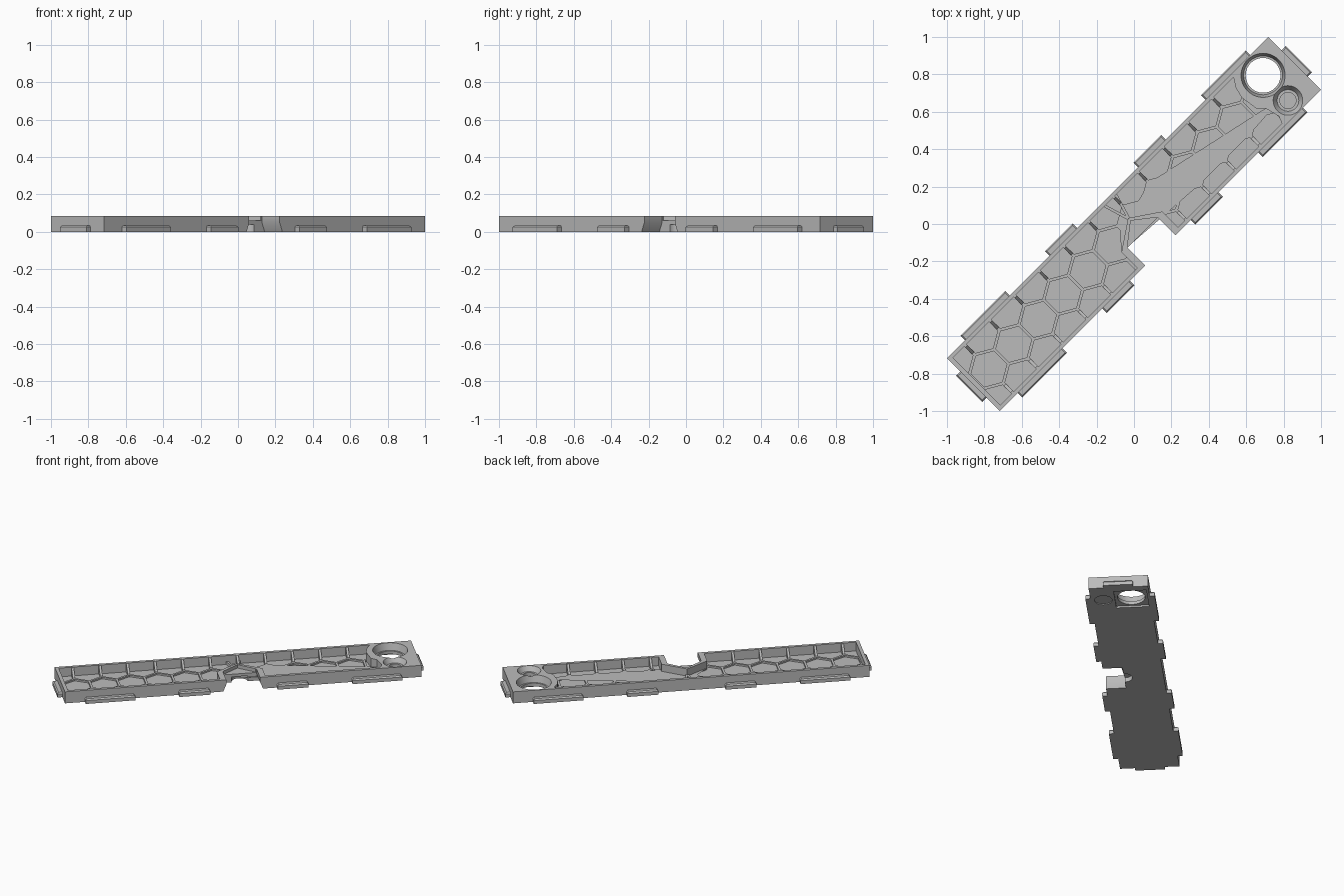
import bpy, bmesh, math
from mathutils import Matrix

if "Cube" in bpy.data.objects:
    bpy.data.objects.remove(bpy.data.objects["Cube"])

TOP = 0.085          # height of the bar
FLOOR, RIB = 0.02, 0.032
L, W = 1.214, 0.2    # half length and half width
PITCH = 0.187        # honeycomb pitch along the bar
ROW = PITCH * math.sqrt(3) / 2

grey = bpy.data.materials.new("light_grey")
grey.diffuse_color = (0.5, 0.5, 0.5, 1)
grey.use_nodes = True
grey.node_tree.nodes["Principled BSDF"].inputs["Base Color"].default_value = grey.diffuse_color


def obj(name, bm):
    bmesh.ops.recalc_face_normals(bm, faces=bm.faces)
    me = bpy.data.meshes.new(name)
    bm.to_mesh(me)
    bm.free()
    me.materials.append(grey)
    o = bpy.data.objects.new(name, me)
    bpy.context.collection.objects.link(o)
    return o


def add_prism(bm, pts, z0, z1, top=None):
    """Prism between two outlines of equal count."""
    lo = [bm.verts.new((x, y, z0)) for x, y in pts]
    hi = [bm.verts.new((x, y, z1)) for x, y in (top or pts)]
    n = len(pts)
    bm.faces.new(lo[::-1])
    bm.faces.new(hi)
    for i in range(n):
        j = (i + 1) % n
        bm.faces.new((lo[i], lo[j], hi[j], hi[i]))


def prism(name, pts, z0, z1, top=None):
    bm = bmesh.new()
    add_prism(bm, pts, z0, z1, top)
    return obj(name, bm)


def rect(x0, x1, y0, y1):
    return [(x0, y0), (x1, y0), (x1, y1), (x0, y1)]


def circle(x, y, r, n=48, a0=0.0):
    return [(x + r * math.cos(a0 + 2 * math.pi * i / n),
             y + r * math.sin(a0 + 2 * math.pi * i / n)) for i in range(n)]


def boolean(target, cutter, op='DIFFERENCE'):
    m = target.modifiers.new("cut", 'BOOLEAN')
    m.operation, m.object, m.solver = op, cutter, 'EXACT'
    bpy.context.view_layer.objects.active = target
    bpy.ops.object.modifier_apply(modifier=m.name)
    bpy.data.objects.remove(cutter, do_unlink=True)


body = prism("bar_body", rect(-L, L, -W, W), 0, TOP)

# Tray outline: end wall, hole corner and walls around the side notch
I = 0.178
TRAY = [(-1.19, -I), (-0.155, -I), (-0.155, -0.06), (0, 0.045), (0.155, -0.06), (0.155, -I),
        (0.94, -I), (0.955, -0.14), (0.935, -0.06), (0.90, -0.03), (0.885, 0.07),
        (0.90, 0.13), (0.93, I), (-1.19, I)]

# Honeycomb pockets, trimmed to the tray
bm = bmesh.new()
for row in (-1, 0, 1):
    for k in range(-1, 13):
        u = -1.19 + PITCH * (k + (0.5 if row == 0 else 0))
        r = (PITCH - 0.016) / math.sqrt(3)
        add_prism(bm, circle(u, row * ROW, r, 6, math.pi / 6), FLOOR, 0.06)
pockets = obj("pockets", bm)
boolean(pockets, prism("tray_limit", TRAY, 0.01, 0.1), 'INTERSECT')
boolean(body, pockets)
boolean(body, prism("tray_cut", TRAY, RIB, 0.1))

# Side notch, wider at the bottom, with a rounded undercut
notch_low = prism("notch_low", rect(-0.14, 0.14, -0.3, -0.066), -0.01, 0.05,
                  rect(-0.115, 0.115, -0.3, -0.066))
notch_high = prism("notch_high", rect(-0.115, 0.115, -0.3, -0.066), 0.045, 0.1)
boolean(body, notch_low)
boolean(body, notch_high)
boolean(body, prism("undercut", circle(0, -0.066, 0.055), -0.01, 0.04))
# Lowered ledge behind the notch
boolean(body, prism("ledge_cut", [(-0.11, -0.1), (0.11, -0.1), (0.11, -0.06),
                                  (0, 0.025), (-0.11, -0.06)], 0.06, 0.1))

# Large stepped through hole and the square recess under it
BU, BV = 1.05, 0.074
boolean(body, prism("large_hole", circle(BU, BV, 0.093), -0.01, 0.1))
boolean(body, prism("large_step", circle(BU, BV, 0.104), 0.035, 0.1, circle(BU, BV, 0.122)))
boolean(body, prism("square_recess", rect(BU - 0.11, BU + 0.11, BV - 0.11, BV + 0.11), -0.01, 0.012))

# Small stepped socket, closed at the bottom
SU, SV = 1.049, -0.115
boolean(body, prism("small_step", circle(SU, SV, 0.058), 0.05, 0.1, circle(SU, SV, 0.088)))
boolean(body, prism("small_socket", circle(SU, SV, 0.043), 0.025, 0.1))
boolean(body, prism("small_recess", circle(SU, SV, 0.06), -0.01, 0.006))

# Gussets where the honeycomb ribs climb the long walls
bm = bmesh.new()
for s in (-1, 1):
    for k in range(12):
        u = -1.19 + PITCH * (k + 0.5)
        if u > 0.92 or (s < 0 and abs(u) < 0.17):
            continue
        prof = [(0.12, FLOOR), (0.185, FLOOR), (0.185, TOP - 0.002), (0.172, TOP - 0.002), (0.12, RIB)]
        a = [bm.verts.new((u - 0.008, s * v, z)) for v, z in prof]
        b = [bm.verts.new((u + 0.008, s * v, z)) for v, z in prof]
        bm.faces.new(a)
        bm.faces.new(b[::-1])
        for i in range(5):
            j = (i + 1) % 5
            bm.faces.new((a[i], b[i], b[j], a[j]))
gussets = obj("wall_gussets", bm)

# Braces from the ledge wall to the long wall
bm = bmesh.new()
for s in (-1, 1):
    add_prism(bm, [(s * 0.006, 0.03), (s * 0.05, 0.18), (s * 0.035, 0.18), (-s * 0.01, 0.03)],
              FLOOR, RIB + 0.01)
braces = obj("notch_braces", bm)

# Low edge tabs with a small sloped top edge
bm = bmesh.new()
E = 0.234
for s in (-1, 1):
    for m in (-1, 1):
        for a, b in ((0.23, 0.44), (0.74, 1.078)):
            p = sorted((m * a, m * b))
            q = sorted((s * (W - 0.01), s * E))
            add_prism(bm, rect(*p, *q), 0, 0.025)
            q2 = sorted((s * (W - 0.01), s * (E - 0.008)))
            add_prism(bm, rect(*p, *q), 0.025, 0.034, rect(p[0] + 0.008, p[1] - 0.008, *q2))
    q = sorted((s * (L - 0.01), s * 1.247))
    q2 = sorted((s * (L - 0.01), s * 1.239))
    add_prism(bm, rect(*q, -0.1, 0.1), 0, 0.025)
    add_prism(bm, rect(*q, -0.1, 0.1), 0.025, 0.034, rect(*q2, -0.092, 0.092))
tabs = obj("edge_tabs", bm)

# Turn the bar onto the diagonal and shade
for o in (body, gussets, braces, tabs):
    o.data.transform(Matrix.Rotation(math.pi / 4, 4, 'Z'))
    bpy.ops.object.select_all(action='DESELECT')
    o.select_set(True)
    bpy.context.view_layer.objects.active = o
    bpy.ops.object.shade_smooth_by_angle(angle=math.radians(25))
